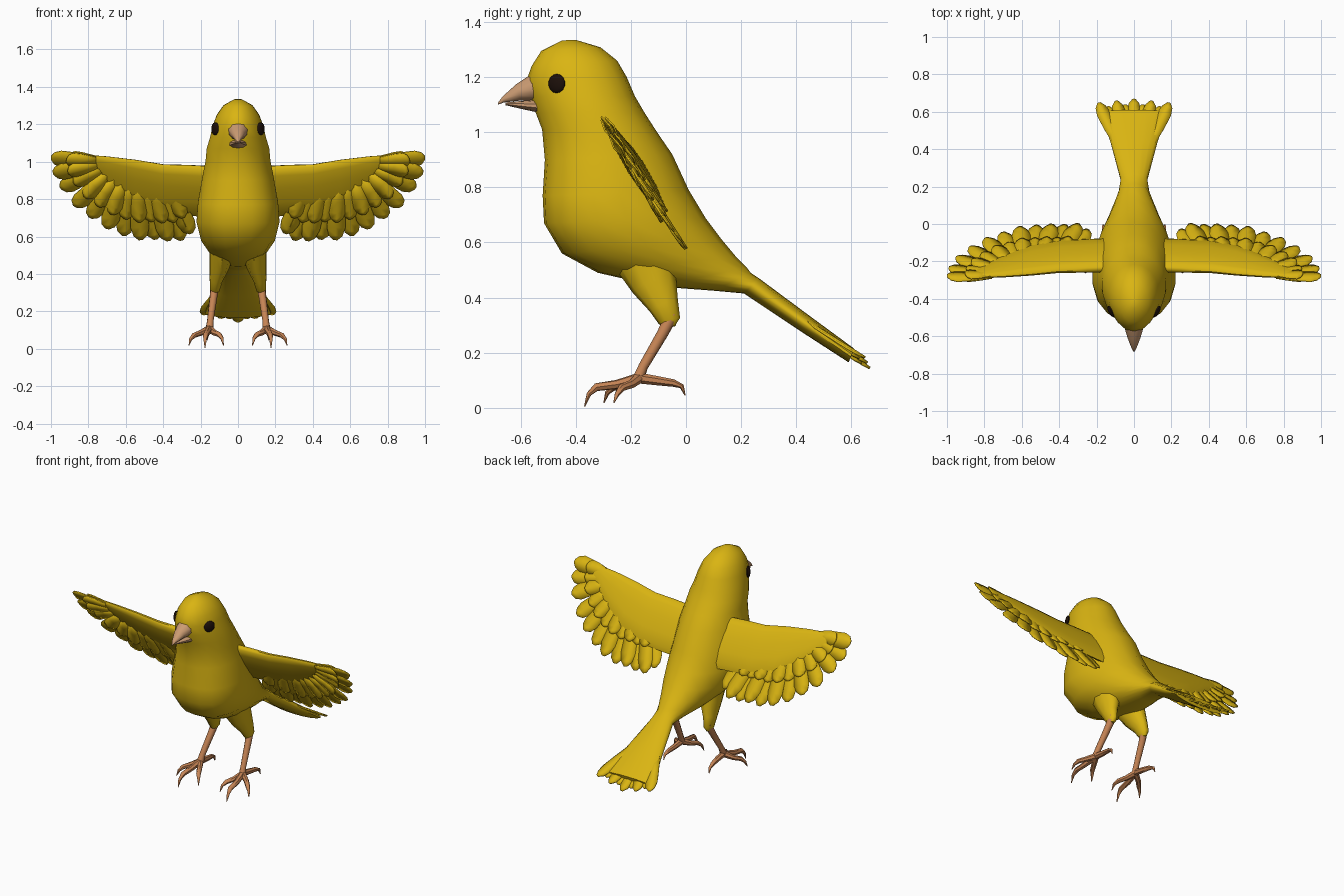
import bpy, bmesh
from math import sin, cos, pi, radians
from mathutils import Vector as V
from mathutils.bvhtree import BVHTree

if "Cube" in bpy.data.objects:
    bpy.data.objects.remove(bpy.data.objects["Cube"])


def material(name, rgb):
    m = bpy.data.materials.new(name)
    m.use_nodes = True
    m.diffuse_color = (*rgb, 1)
    bsdf = m.node_tree.nodes["Principled BSDF"]
    bsdf.inputs["Base Color"].default_value = (*rgb, 1)
    bsdf.inputs["Roughness"].default_value = 0.8
    return m


YELLOW = material("yellow_plumage", (0.70, 0.46, 0.006))
HORN = material("pale_beak", (0.60, 0.33, 0.17))
SKIN = material("orange_leg", (0.56, 0.23, 0.09))
DARK = material("dark_eye", (0.012, 0.005, 0.003))


def loft(bm, rings):
    """Skin a list of closed rings and cap both ends."""
    rows = [[bm.verts.new(p) for p in r] for r in rings]
    n = len(rows[0])
    for a, b in zip(rows, rows[1:]):
        for k in range(n):
            bm.faces.new((a[k], a[(k + 1) % n], b[(k + 1) % n], b[k]))
    bm.faces.new(rows[0])
    bm.faces.new(rows[-1])


def ring(front, back, width, skew=1.0, n=18):
    """Egg-shaped section between two (y, z) points on the centre line."""
    f, b = V((0, *front)), V((0, *back))
    pts = []
    for k in range(n):
        t = 2 * pi * k / n
        p = f.lerp(b, ((1 - cos(t)) / 2) ** skew)
        pts.append(p + V((width * sin(t), 0, 0)))
    return pts


def tube(bm, pts, flat=1.0, n=8):
    """Round tube through (x, y, z, radius) points."""
    c = [V(p[:3]) for p in pts]
    rings = []
    for i, p in enumerate(pts):
        d = c[min(i + 1, len(c) - 1)] - c[max(i - 1, 0)]
        q = d.to_track_quat('Z', 'Y')
        row = []
        for k in range(n):
            o = q @ V((p[3] * cos(2 * pi * k / n), p[3] * sin(2 * pi * k / n), 0))
            row.append(c[i] + V((o.x * flat, o.y, o.z)))
        rings.append(row)
    loft(bm, rings)


def feather(bm, root, tip, normal, width):
    """Thin blade with a raised quill line and a rounded tip."""
    axis = tip - root
    side = axis.cross(normal).normalized() * width / 2
    rows = []
    for t, w in ((0, .5), (.5, .9), (.78, 1), (.92, .75), (1, .22)):
        p = root + axis * t
        edge = p - normal * 0.008 * w
        rows.append([bm.verts.new(v) for v in (edge - side * w, p, edge + side * w)])
    for a, b in zip(rows, rows[1:]):
        for k in range(2):
            bm.faces.new((a[k], a[k + 1], b[k + 1], b[k]))


def finish(name, bm, mat, mirror=False, thick=0, angle=50):
    bmesh.ops.recalc_face_normals(bm, faces=bm.faces)
    me = bpy.data.meshes.new(name)
    bm.to_mesh(me)
    bm.free()
    me.materials.append(mat)
    ob = bpy.data.objects.new(name, me)
    bpy.context.collection.objects.link(ob)
    if thick:
        ob.modifiers.new("thickness", 'SOLIDIFY').thickness = thick
    if mirror:
        ob.modifiers.new("mirror", 'MIRROR')
    bpy.ops.object.select_all(action='DESELECT')
    ob.select_set(True)
    bpy.context.view_layer.objects.active = ob
    bpy.ops.object.shade_smooth_by_angle(angle=radians(angle))
    return ob


# Body: crown, head, breast, belly, rump and tail base in one skin
bm = bmesh.new()
loft(bm, [ring(*r) for r in (
    ((-.45, 1.333), (-.40, 1.335), .02),
    ((-.525, 1.295), (-.31, 1.308), .078),
    ((-.56, 1.24), (-.25, 1.26), .115, .95),
    ((-.578, 1.19), (-.215, 1.20), .136, .9),
    ((-.565, 1.13), (-.185, 1.13), .152, .9),
    ((-.545, 1.07), (-.15, 1.07), .170, .95),
    ((-.522, 1.01), (-.105, 1.00), .176),
    ((-.512, .90), (-.05, .92), .195, 1.1),
    ((-.52, .77), (.01, .79), .218, 1.2),
    ((-.515, .67), (.07, .69), .225, 1.25),
    ((-.45, .56), (.13, .61), .20, 1.2),
    ((-.32, .49), (.18, .55), .155, 1.1),
    ((-.10, .44), (.22, .51), .11),
    ((.10, .425), (.235, .49), .082),
    ((.21, .415), (.265, .47), .072),
    ((.42, .275), (.44, .34), .125),
    ((.59, .165), (.61, .215), .18))])
bmesh.ops.recalc_face_normals(bm, faces=bm.faces)
tree = BVHTree.FromBMesh(bm)
finish("body", bm, YELLOW)

# Tail feathers: short fan beyond the tail base
bm = bmesh.new()
down = V((0, .82, -.57))
up = V((0, .57, .82))
for i in range(-4, 5):
    y = .67 - .025 * (i % 2) - .005 * abs(i)
    root = V((i * .018, .40, .345 - .004 * (i % 2)))
    tip = V((i * .047, y, .148 + .01 * abs(i) + .008 * (i % 2)))
    feather(bm, root, tip, up, .075)
finish("tail_feathers", bm, YELLOW, thick=.008)

# Beak: upper and lower halves
for name, sections in (
    ("upper_beak", (((-.53, 1.115), (-.555, 1.215), .056),
                    ((-.60, 1.115), (-.615, 1.175), .036),
                    ((-.66, 1.108), (-.665, 1.13), .014),
                    ((-.682, 1.10), (-.683, 1.106), .003))),
    ("lower_beak", (((-.53, 1.07), (-.53, 1.12), .05),
                    ((-.60, 1.085), (-.60, 1.113), .028),
                    ((-.655, 1.098), (-.655, 1.108), .008)))):
    bm = bmesh.new()
    loft(bm, [ring(*s, n=10) for s in sections])
    finish(name, bm, HORN)

# Eyes: flattened balls seated on the head surface
spot, normal, _, _ = tree.find_nearest(V((.14, -.478, 1.178)))
bm = bmesh.new()
bmesh.ops.create_uvsphere(bm, u_segments=14, v_segments=8, radius=.035)
turn = normal.to_track_quat('Z', 'Y')
for v in bm.verts:
    v.co = spot + turn @ V((v.co.x, v.co.y, v.co.z * .4))
finish("eyes", bm, DARK, mirror=True)

# Wings lie in a plane leaning back towards the trailing edge
under = V((0, -.846, -.533))


def on_wing(x, z, h=0):
    return V((x, -.285 + (1.035 - z) * .63, z)) + under * h


# Wing arm: tapered aerofoil from shoulder to hand
bm = bmesh.new()
sections = []
for x, lead, trail, half in ((.08, .97, .70, .035), (.25, .98, .71, .032),
                             (.40, .985, .72, .028), (.55, 1.01, .76, .024),
                             (.70, 1.028, .85, .018), (.80, 1.035, .93, .013),
                             (.89, 1.035, 1.0, .006)):
    row = []
    for k in range(12):
        t = 2 * pi * k / 12
        s = ((1 - cos(t)) / 2) ** 1.4
        row.append(on_wing(x, lead + (trail - lead) * s, half * sin(t)))
    sections.append(row)
loft(bm, sections)
finish("wing_arms", bm, YELLOW, mirror=True)

# Flight feathers and the shorter coverts over and under them
tips = ((1.0, 1.022), (.99, .945), (.95, .86), (.875, .765), (.79, .70),
        (.70, .645), (.61, .605), (.52, .585), (.44, .585), (.37, .58),
        (.30, .58), (.25, .62))
flight, coverts = bmesh.new(), bmesh.new()
for i, (tx, tz) in enumerate(tips):
    rx = .76 - .006 * i * i if i < 5 else .66 - .04 * (i - 4)
    rz = max(1.01 - .025 * i, .90)
    lift = .006 * (i % 2)
    feather(flight, on_wing(rx, rz, lift), on_wing(tx, tz, lift - .004), -under, .10)
    for reach, h, w in ((.66, .020, .085), (.60, -.016, .09)):
        cx, cz = rx + (tx - rx) * reach, rz + (tz - rz) * reach
        facing = under if h > 0 else -under
        feather(coverts, on_wing(rx, rz, h * .6), on_wing(cx, cz, h + lift), facing, w)
finish("flight_feathers", flight, YELLOW, mirror=True, thick=.006)
finish("covert_feathers", coverts, YELLOW, mirror=True, thick=.006)

# Feathered thighs
bm = bmesh.new()
tube(bm, ((.085, -.15, .54, .11), (.10, -.115, .45, .085), (.118, -.08, .37, .055),
          (.124, -.06, .315, .04), (.126, -.058, .295, .02)), flat=.65, n=10)
finish("thighs", bm, YELLOW, mirror=True)

# Shanks, toes and claws
bm = bmesh.new()
tube(bm, ((.122, -.05, .34, .025), (.132, -.085, .27, .021),
          (.148, -.155, .15, .018), (.153, -.175, .10, .022)))
ankle = (.153, -.17, .108, .02)
for path in (
    ((.165, -.25, .085, .017), (.172, -.325, .075, .015), (.176, -.352, .05, .009), (.176, -.368, .005, .002)),
    ((.125, -.22, .085, .016), (.10, -.265, .075, .014), (.085, -.285, .055, .009), (.078, -.298, .018, .002)),
    ((.20, -.20, .085, .016), (.235, -.235, .072, .014), (.253, -.25, .05, .009), (.262, -.262, .018, .002)),
    ((.155, -.10, .098, .017), (.16, -.045, .09, .014), (.163, -.015, .078, .009), (.165, -.003, .045, .002))):
    tube(bm, (ankle, *path), n=7)
finish("legs_and_feet", bm, SKIN, mirror=True)
